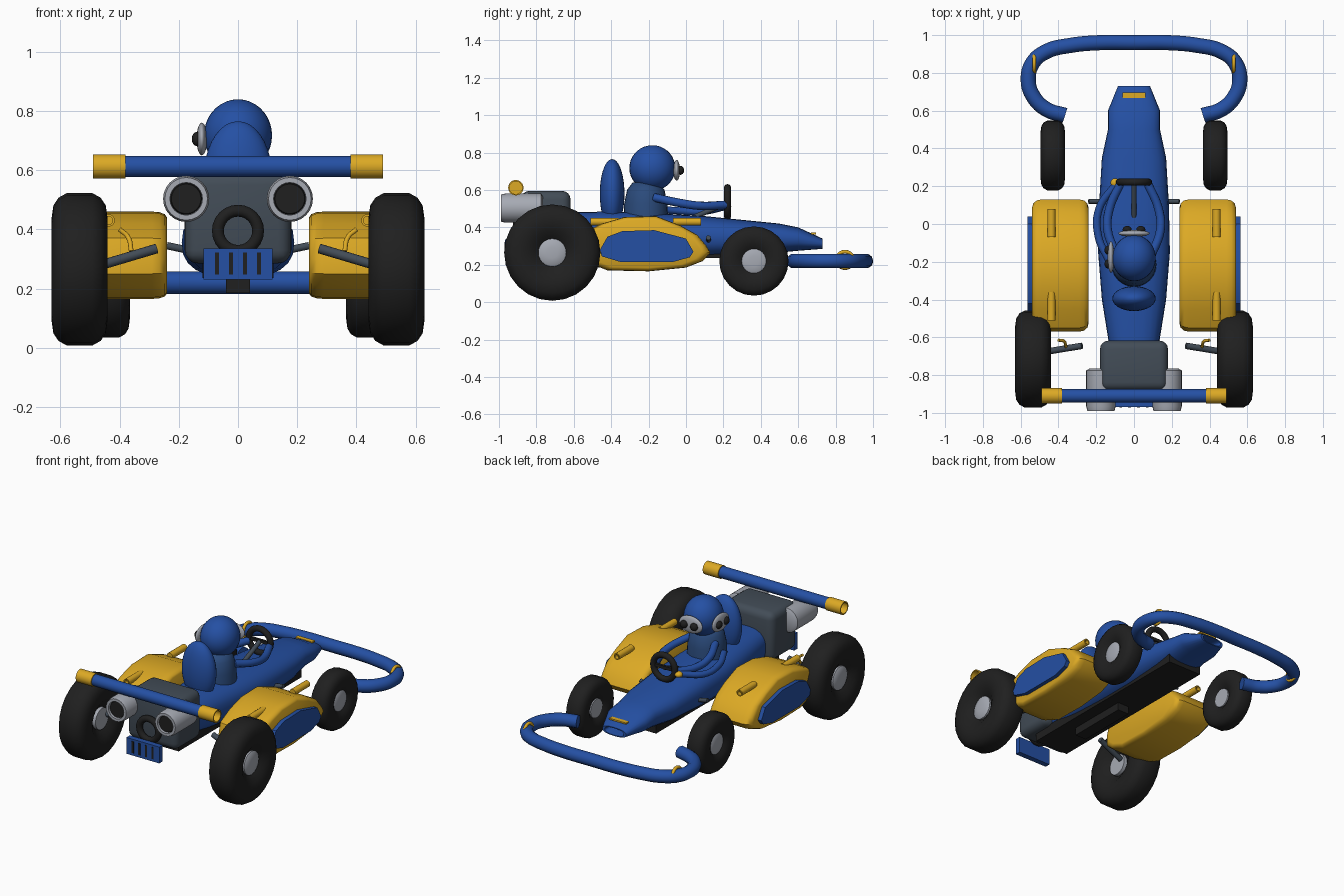
import bpy, bmesh, math
from mathutils import Vector, Matrix

cube = bpy.data.objects.get("Cube")
if cube:
    bpy.data.objects.remove(cube)


def material(name, r, g, b):
    m = bpy.data.materials.new(name)
    m.use_nodes = True
    m.diffuse_color = (r, g, b, 1)
    m.node_tree.nodes["Principled BSDF"].inputs["Base Color"].default_value = (r, g, b, 1)
    return m


BLUE = material("royal blue", .018, .08, .37)
SUIT = material("steel blue", .024, .07, .2)
YELLOW = material("golden yellow", .72, .4, .018)
BLACK = material("rubber black", .014, .014, .014)
SLATE = material("slate grey", .055, .073, .095)
SILVER = material("light grey", .38, .4, .45)


def finish(obj, mat, angle=35):
    obj.data.materials.append(mat)
    bpy.ops.object.select_all(action='DESELECT')
    obj.select_set(True)
    bpy.context.view_layer.objects.active = obj
    if obj.type == 'CURVE':
        bpy.ops.object.convert(target='MESH')
        obj = bpy.context.object
    bpy.ops.object.shade_smooth_by_angle(angle=math.radians(angle))
    return obj


def from_bmesh(name, bm, mat, angle=35):
    bmesh.ops.recalc_face_normals(bm, faces=bm.faces)
    mesh = bpy.data.meshes.new(name)
    bm.to_mesh(mesh)
    bm.free()
    obj = bpy.data.objects.new(name, mesh)
    bpy.context.collection.objects.link(obj)
    return finish(obj, mat, angle)


def loft(name, rings, mat, caps=True, closed=False, angle=35):
    bm = bmesh.new()
    loops = [[bm.verts.new(p) for p in ring] for ring in rings]
    pairs = list(zip(loops, loops[1:]))
    if closed:
        pairs.append((loops[-1], loops[0]))
    for a, b in pairs:
        for i in range(len(a)):
            j = (i + 1) % len(a)
            bm.faces.new((a[i], a[j], b[j], b[i]))
    if caps and not closed:
        bm.faces.new(loops[0])
        bm.faces.new(loops[-1])
    return from_bmesh(name, bm, mat, angle)


def lathe(name, profile, centre, axis, mat, sides=24, **kw):
    """Spin (offset, radius) pairs around an axis."""
    turn = Vector(axis).to_track_quat('Z', 'Y')
    rings = []
    for d, r in profile:
        angles = [math.tau * i / sides for i in range(sides)]
        rings.append([Vector(centre) + turn @ Vector((r * math.cos(a), r * math.sin(a), d))
                      for a in angles])
    return loft(name, rings, mat, **kw)


def ring(name, centre, axis, major, minor, mat):
    steps = [math.tau * i / 12 for i in range(12)]
    profile = [(minor * math.sin(a), major + minor * math.cos(a)) for a in steps]
    return lathe(name, profile, centre, axis, mat, closed=True, angle=60)


def box(name, centre, size, mat, bevel=0):
    bm = bmesh.new()
    bmesh.ops.create_cube(bm, size=1, matrix=Matrix.LocRotScale(centre, None, size))
    if bevel:
        bmesh.ops.bevel(bm, geom=bm.edges[:], offset=bevel, segments=4,
                        profile=.5, affect='EDGES')
    return from_bmesh(name, bm, mat)


def ball(name, centre, size, mat):
    bm = bmesh.new()
    bmesh.ops.create_uvsphere(bm, u_segments=28, v_segments=18, radius=1,
                              matrix=Matrix.LocRotScale(centre, None, size))
    return from_bmesh(name, bm, mat, 60)


def tube(name, points, radius, mat, caps=True):
    curve = bpy.data.curves.new(name, 'CURVE')
    curve.dimensions = '3D'
    curve.bevel_depth, curve.bevel_resolution = radius, 3
    curve.use_fill_caps, curve.resolution_u = caps, 6
    spline = curve.splines.new('BEZIER')
    spline.bezier_points.add(len(points) - 1)
    for bp, p in zip(spline.bezier_points, points):
        bp.co = p
        bp.handle_left_type = bp.handle_right_type = 'AUTO'
    obj = bpy.data.objects.new(name, curve)
    bpy.context.collection.objects.link(obj)
    return finish(obj, mat, 60)


# Body shell: y, half width, bottom, top
def section(y, w, low, high, scale=1):
    pts = []
    for i in range(24):
        c, s = math.cos(math.tau * i / 24), math.sin(math.tau * i / 24)
        pts.append((scale * w * math.copysign(abs(c) ** .8, c), y,
                    (low + high) / 2 + scale * (high - low) / 2 * math.copysign(abs(s) ** .8, s)))
    return pts


stations = [(-.65, .13, .26, .48), (-.4, .17, .24, .485), (-.15, .19, .235, .475),
            (.1, .185, .235, .46), (.35, .17, .25, .435), (.5, .138, .265, .42),
            (.6, .138, .275, .4), (.73, .085, .285, .34)]
shell = [section(*s) for s in stations]
shell += [section(*stations[-1], .8), section(.67, .085, .29, .345, .7)]
loft("body_shell", shell, BLUE)
box("floor_plate", (0, -.15, .265), (.24, 1.25, .06), BLACK)
box("floor_keel", (0, -.3, .215), (.08, .4, .06), BLACK)
badge = box("nose_plate", (0, .682, .367), (.12, .028, .009), YELLOW)

# Engine, cooling fan ring and rear grille
box("engine_block", (0, -.75, .44), (.36, .265, .31), SLATE, .045)
ring("fan_ring", (0, -.905, .395), (0, 1, 0), .068, .02, BLACK)
box("rear_grille", (0, -.95, .283), (.234, .035, .105), BLUE)
for i in range(4):
    box("grille_slot", (.047 * (i - 1.5), -.968, .285), (.014, .006, .075), BLACK)

# Side pod outlines in the y-z plane
POD = [(-.57, .3), (-.55, .37), (-.45, .42), (-.33, .455), (-.16, .46), (-.03, .41),
       (.06, .36), (.11, .3), (.13, .265), (.09, .22), (0, .185), (-.2, .165),
       (-.42, .17), (-.52, .21), (-.57, .25)]
PANEL = [(-.46, .28), (-.42, .35), (-.34, .38), (-.17, .385), (0, .34),
         (.04, .27), (.02, .24), (-.07, .215), (-.35, .215), (-.45, .245)]
ROUNDING = [(.24, .87), (.247, .94), (.265, .985), (.29, 1),
            (.49, 1), (.515, .985), (.533, .94), (.54, .87)]
TYRE = [(.5, .27), (.62, .33), (.86, .46), (1, .65), (.93, .83), (.75, .93), (.45, .99)]
TYRE = TYRE + [(-d, r) for d, r in reversed(TYRE)]


def wheel(name, centre, radius, half, hub, side):
    lathe(name + "_tyre", [(d * half, r * radius) for d, r in TYRE], centre, (1, 0, 0), BLACK)
    edge = half * .72
    lathe(name + "_hub", [(-edge, hub * .9), (edge * .9, hub), (edge, hub * .85),
                          (edge * 1.08, hub * .4)], centre, (side, 0, 0), SILVER)


for s, label in ((1, "left"), (-1, "right")):
    wheel(label + "_rear_wheel", (s * .535, -.715, .265), .26, .095, .075, s)
    wheel(label + "_front_wheel", (s * .43, .363, .22), .187, .065, .066, s)

    # Pod with a raised side panel and two stub pipes
    loft(label + "_side_pod", [[(s * x, -.22 + (y + .22) * k, .31 + (z - .31) * k)
                                for y, z in POD] for x, k in ROUNDING], YELLOW, angle=40)
    loft(label + "_pod_panel", [[(s * x, y, z) for y, z in PANEL] for x in (.53, .565)], BLUE)
    for y in (.005, -.435):
        lathe(label + "_pod_pipe", [(-.075, .021), (.075, .021), (.075, .014), (.05, .014)],
              (s * .437, y, .43), (0, 1 if y > 0 else -1, 0), YELLOW, sides=16)
    tube(label + "_hook", [(s * .4, -.615, .4), (s * .372, -.62, .375), (s * .36, -.65, .325)],
         .008, YELLOW)

    # Axle rods
    tube(label + "_rear_rod", [(s * .46, -.675, .28), (s * .275, -.645, .335)], .017, SLATE)
    tube(label + "_front_rod", [(s * .24, .12, .345), (s * .1, .12, .315)], .013, SLATE)

    # Exhaust can with dark mouth
    lathe(label + "_exhaust", [(-.11, .06), (-.1, .078), (.09, .078), (.115, .072),
                               (.115, .055), (.08, .052)],
          (s * .175, -.875, .503), (0, -1, 0), SILVER)
    lathe(label + "_exhaust_mouth", [(0, .054), (.01, .05)],
          (s * .175, -.97, .503), (0, -1, 0), BLACK)

    # Rear bar sleeve and front bumper clip
    lathe(label + "_bar_sleeve", [(-.055, .037), (-.055, .041), (.055, .041),
                                  (.055, .034), (-.03, .034)],
          (s * .435, -.91, .612), (s, 0, 0), YELLOW)
    ring(label + "_bumper_clip", (s * .528, .85, .226), (1, 0, 0), .044, .01, YELLOW)

    # Arms reaching for the wheel
    tube(label + "_arm", [(s * .09, -.17, .56), (s * .14, -.03, .53), (s * .13, .08, .515),
                          (s * .075, .21, .52)], .023, BLUE)

# Rear bar and curved front bumper
lathe("rear_bar", [(-.4, .036), (.4, .036)], (0, -.91, .612), (1, 0, 0), BLUE)
half_path = [(.365, .575), (.46, .605), (.53, .67), (.56, .76), (.535, .855),
             (.46, .915), (.34, .945), (.18, .96)]
path = [(x, y, .22) for x, y in half_path] + [(0, .96, .22)]
path += [(-x, y, .22) for x, y in reversed(half_path)]
tube("front_bumper", path, .04, BLUE)

# Seat, driver and steering
ball("seat_back", (0, -.395, .58), (.115, .066, .185), BLUE)
lathe("torso", [(-.1, .12), (0, .115), (.07, .1), (.11, .07)], (0, -.215, .53), (0, 0, 1),
      SUIT, angle=60)
ball("head", (0, -.18, .717), (.115, .123, .122), BLUE)
tube("outer_arm", [(-.13, -.2, .5), (-.19, -.06, .49), (-.185, .08, .485),
                   (-.1, .205, .51)], .02, BLUE)
ball("glove", (-.1, .218, .513), (.024, .024, .018), YELLOW)
ring("steering_wheel", (0, .222, .535), (0, 1, 0), .077, .019, BLACK)
tube("steering_column", [(0, .22, .53), (0, .02, .445)], .014, SLATE)
box("wheel_spoke", (0, .222, .535), (.14, .016, .02), BLACK)

# Goggles on the face and on the side of the head
ball("face_goggles", (0, -.05, .705), (.083, .018, .055), SILVER)
ball("side_goggles", (-.122, -.175, .705), (.018, .083, .055), SILVER)
for d in (-.036, .036):
    ball("face_lens", (d, -.03, .705), (.024, .02, .024), BLACK)
    ball("side_lens", (-.138, -.175 + d, .705), (.018, .024, .024), BLACK)
